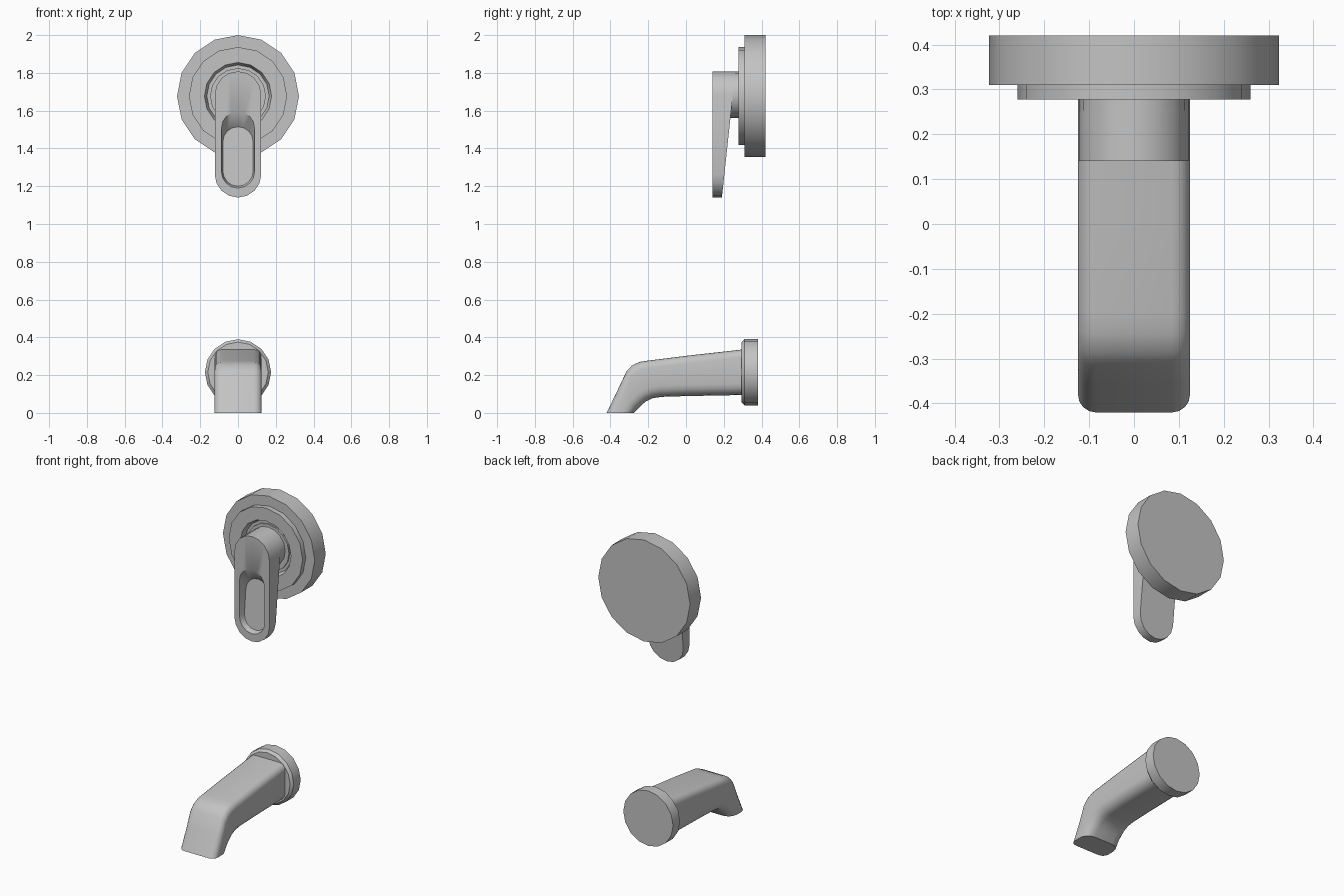
import bpy, bmesh, math
from mathutils import Vector

if "Cube" in bpy.data.objects:
    bpy.data.objects.remove(bpy.data.objects["Cube"])

metal = bpy.data.materials.new("brushed grey metal")
metal.diffuse_color = (0.55, 0.55, 0.55, 1)
metal.use_nodes = True
metal.node_tree.nodes["Principled BSDF"].inputs["Base Color"].default_value = metal.diffuse_color


def loft(name, rings, angle=40):
    """Skin equal-count rings of points and cap both ends."""
    bm = bmesh.new()
    loops = [[bm.verts.new(p) for p in r] for r in rings]
    n = len(loops[0])
    for a, b in zip(loops, loops[1:]):
        for i in range(n):
            j = (i + 1) % n
            bm.faces.new((a[i], a[j], b[j], b[i]))
    bm.faces.new(loops[0])
    bm.faces.new(loops[-1][::-1])
    bmesh.ops.recalc_face_normals(bm, faces=bm.faces)
    me = bpy.data.meshes.new(name)
    bm.to_mesh(me)
    bm.free()
    ob = bpy.data.objects.new(name, me)
    bpy.context.collection.objects.link(ob)
    me.materials.append(metal)
    bpy.ops.object.select_all(action='DESELECT')
    ob.select_set(True)
    bpy.context.view_layer.objects.active = ob
    bpy.ops.object.shade_smooth_by_angle(angle=math.radians(angle))
    return ob


def disc(name, cz, profile, sides=16):
    """Stepped round part along y from (radius, y) pairs."""
    rings = []
    for r, y in profile:
        rings.append([(r * math.sin(2 * math.pi * i / sides), y,
                       cz + r * math.cos(2 * math.pi * i / sides)) for i in range(sides)])
    return loft(name, rings, 30)


def stadium(r, z_top, z_bottom, depth, seg=8):
    """Upright slot outline; depth(z) gives y."""
    pts = []
    for cz, start in ((z_top - r, 0), (z_bottom + r, math.pi)):
        for i in range(seg + 1):
            a = start + math.pi * i / seg
            z = cz + r * math.sin(a)
            pts.append((r * math.cos(a), depth(z), z))
    return pts


# Wall plate with a recessed centre
disc("wall_plate", 1.677, [(0.323, 0.42), (0.323, 0.31), (0.26, 0.31), (0.26, 0.278),
                           (0.178, 0.278), (0.165, 0.31), (0.148, 0.31), (0.148, 0.30)])

# Lever hub
disc("lever_hub", 1.685, [(0.1225, 0.31), (0.1225, 0.20)])

# Lever with a tapered back and a sunken slot
front = lambda z: 0.14
back = lambda z: 0.19 + (z - 1.14) * 0.107
floor = lambda z: 0.172 + (z - 1.2) * 0.09
loft("lever", [stadium(0.123, 1.808, 1.14, back), stadium(0.123, 1.808, 1.14, front),
               stadium(0.088, 1.595, 1.19, front), stadium(0.08, 1.515, 1.20, floor)])

# Spout flange
disc("spout_flange", 0.215, [(0.175, 0.38), (0.175, 0.31), (0.16, 0.295)])

# Spout: rounded sections between a top line and a bottom line (y, z)
top = [(.32, .338), (0, .302), (-.2, .277), (-.245, .27), (-.285, .252),
       (-.315, .22), (-.36, .125), (-.42, 0)]
bottom = [(.32, .095), (0, .089), (-.13, .085), (-.175, .078), (-.21, .062),
          (-.235, .042), (-.255, .02), (-.275, 0)]


def section(t, b, half=0.125, r_top=0.04, r_bot=0.06, seg=4):
    p = Vector((0, *t))
    d = Vector((0, *b)) - p
    h = d.length
    d.normalize()
    pts = []
    for k, (sx, low) in enumerate(((1, 0), (1, 1), (-1, 1), (-1, 0))):
        r = r_bot if low else r_top
        cx, cv = sx * (half - r), (h - r if low else r)
        for i in range(seg + 1):
            a = math.pi / 2 * (k - 1 + i / seg)
            pts.append(Vector((cx + r * math.cos(a), 0, 0)) + p + d * (cv + r * math.sin(a)))
    return pts


loft("spout", [section(t, b) for t, b in zip(top, bottom)])
